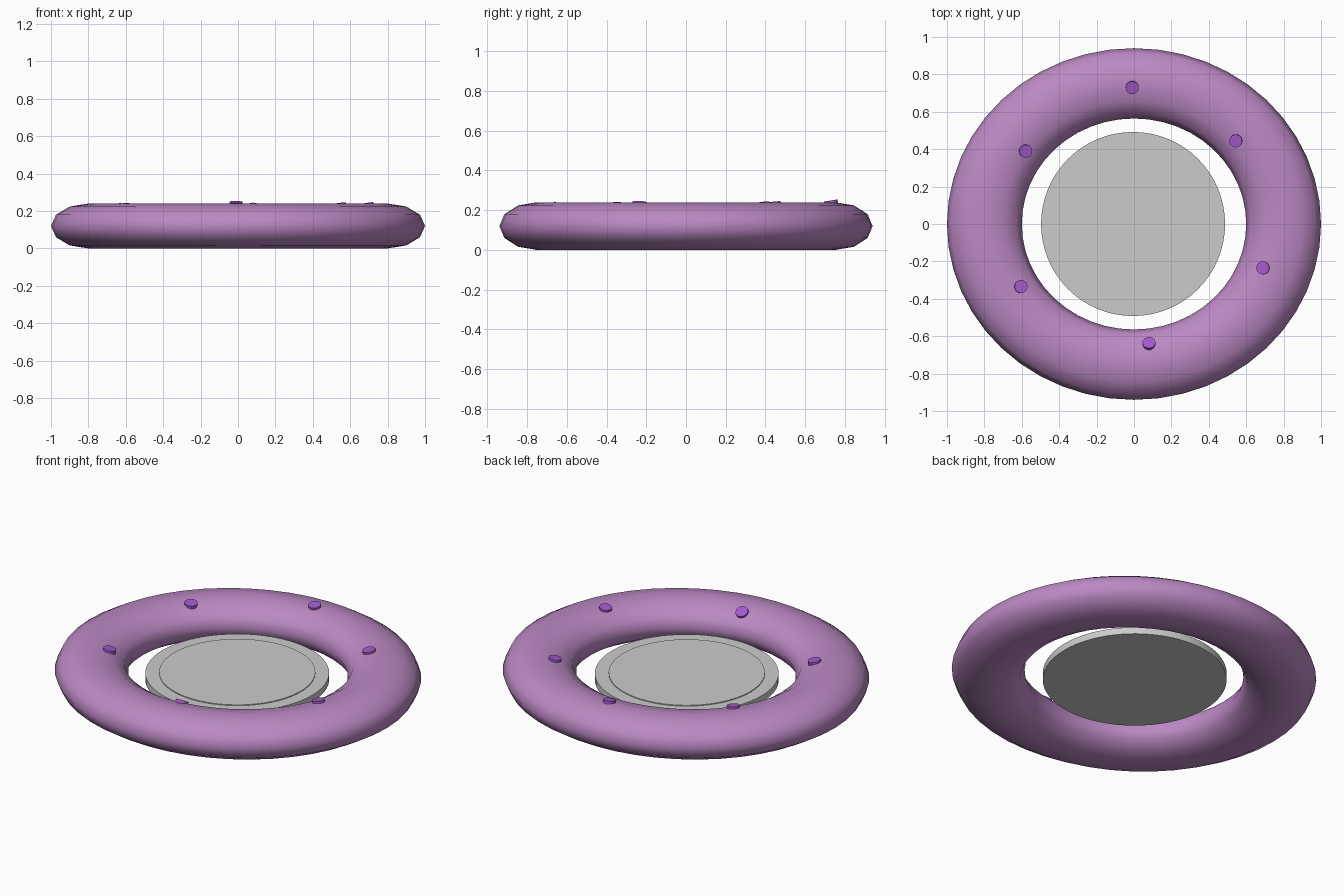
import bpy
from mathutils import Vector

if "Cube" in bpy.data.objects:
    bpy.data.objects.remove(bpy.data.objects["Cube"])


def paint(obj, name, rgb):
    mat = bpy.data.materials.get(name) or bpy.data.materials.new(name)
    mat.diffuse_color = (*rgb, 1)
    mat.use_nodes = True
    mat.node_tree.nodes["Principled BSDF"].inputs["Base Color"].default_value = mat.diffuse_color
    obj.data.materials.append(mat)


def cylinder(name, radius, depth, loc, sides):
    bpy.ops.mesh.primitive_cylinder_add(vertices=sides, radius=radius, depth=depth, location=loc)
    obj = bpy.context.object
    obj.name = name
    bpy.ops.object.shade_smooth_by_angle()
    return obj


# Slightly oval, flattened ring
bpy.ops.mesh.primitive_torus_add(major_radius=0.8, minor_radius=0.2,
                                 major_segments=48, minor_segments=12,
                                 location=(0, 0, 0.12))
ring = bpy.context.object
ring.name = "ring"
ring.scale = (1, 0.94, 0.6)
bpy.ops.object.transform_apply(location=True, rotation=False, scale=True)
bpy.ops.object.shade_smooth()
paint(ring, "ring_purple", (0.50, 0.25, 0.55))

# Floating centre plate with a slightly raised face
cylinder("plate", 0.492, 0.04, (-0.005, 0, 0.105), 64)
cylinder("plate_face", 0.418, 0.02, (-0.005, 0, 0.12), 64)

# Studs seated on the ring, tilted to the surface
studs = [(-0.01, 0.73), (0.545, 0.445), (0.69, -0.235),
         (0.08, -0.64), (-0.605, -0.335), (-0.58, 0.39)]
bpy.context.view_layer.update()
for i, (x, y) in enumerate(studs):
    hit, loc, normal, _ = ring.ray_cast(Vector((x, y, 1)), Vector((0, 0, -1)))
    stud = cylinder(f"stud_{i + 1}", 0.035, 0.024, loc, 16)
    stud.rotation_euler = normal.to_track_quat('Z', 'Y').to_euler()
    paint(stud, "stud_purple", (0.36, 0.10, 0.60))
